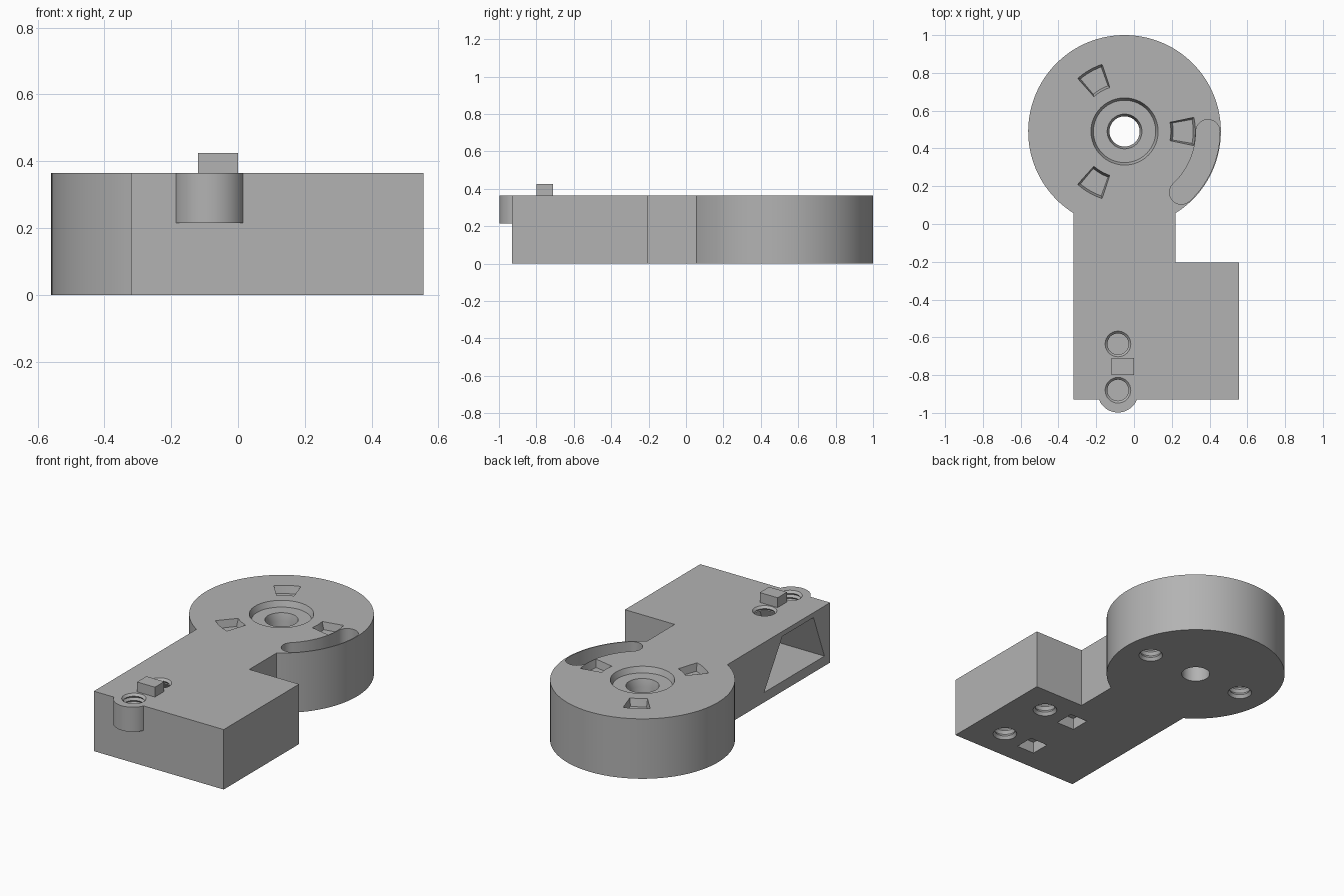
import bpy, bmesh, math
from mathutils import Matrix, Vector

old = bpy.data.objects.get("Cube")
if old:
    bpy.data.objects.remove(old, do_unlink=True)

H = 0.365                       # body height
HUB = Vector((-0.05, 0.49, 0))  # disc centre
HUB_R = 0.51

grey = bpy.data.materials.new("plain_grey")
grey.use_nodes = True
grey.diffuse_color = (0.45, 0.45, 0.45, 1)
grey.node_tree.nodes["Principled BSDF"].inputs["Base Color"].default_value = (0.45, 0.45, 0.45, 1)


def make(name, bm):
    bmesh.ops.recalc_face_normals(bm, faces=bm.faces)
    me = bpy.data.meshes.new(name)
    bm.to_mesh(me)
    bm.free()
    me.materials.append(grey)
    ob = bpy.data.objects.new(name, me)
    bpy.context.collection.objects.link(ob)
    return ob


def loft(name, lower, upper):
    """Solid between two matching 3D loops."""
    bm = bmesh.new()
    a = [bm.verts.new(p) for p in lower]
    b = [bm.verts.new(p) for p in upper]
    bm.faces.new(a)
    bm.faces.new(b)
    for i in range(len(a)):
        j = (i + 1) % len(a)
        bm.faces.new((a[i], a[j], b[j], b[i]))
    return make(name, bm)


def prism(name, outline, z0, z1):
    return loft(name, [(x, y, z0) for x, y in outline], [(x, y, z1) for x, y in outline])


def box(name, x0, x1, y0, y1, z0, z1):
    return prism(name, [(x0, y0), (x1, y0), (x1, y1), (x0, y1)], z0, z1)


def arc(c, r, a0, a1, n):
    return [(c[0] + r * math.cos(math.radians(a0 + (a1 - a0) * i / n)),
             c[1] + r * math.sin(math.radians(a0 + (a1 - a0) * i / n))) for i in range(n + 1)]


def turned(name, x, y, profile, n=48):
    """Solid of revolution from (radius, z) pairs."""
    bm = bmesh.new()
    rings = [[bm.verts.new((px, py, z)) for px, py in arc((x, y), r, 0, 360, n)[:-1]]
             for r, z in profile]
    for a, b in zip(rings, rings[1:]):
        for i in range(n):
            j = (i + 1) % n
            bm.faces.new((a[i], a[j], b[j], b[i]))
    bm.faces.new(rings[0])
    bm.faces.new(rings[-1])
    return make(name, bm)


def combine(target, tool, operation="DIFFERENCE"):
    mod = target.modifiers.new("combine", "BOOLEAN")
    mod.operation, mod.solver, mod.object = operation, "EXACT", tool
    bpy.context.view_layer.objects.active = target
    bpy.ops.object.modifier_apply(modifier=mod.name)
    bpy.data.objects.remove(tool, do_unlink=True)


def threaded_hole(x, y, z, direction, depth):
    """Ridged screw hole cutter entering at z along direction."""
    wide, narrow, turns = 0.068, 0.056, 5
    profile = [(wide, z - direction * 0.02), (wide, z)]
    for i in range(turns):
        d = depth / turns
        profile += [(narrow, z + direction * d * (i + 0.5)), (wide - 0.002, z + direction * d * (i + 0.95))]
    profile[-1] = (narrow, z + direction * depth)
    combine(body, turned("hole_cutter", x, y, profile, 32))


# Main plate: round hub, neck and side block in one outline
end = math.degrees(math.acos(0.27 / HUB_R))
outline = arc(HUB, HUB_R, -end, 180 + end, 110)
outline += [(-0.32, -0.93), (0.555, -0.93), (0.555, -0.205), (0.22, -0.205)]
body = prism("body", outline, 0, H)

# Rounded boss on the front
combine(body, turned("boss", -0.085, -0.89, [(0.108, 0.215), (0.108, H)]), "UNION")

# Central bearing seat and through bore
combine(body, turned("seat_cutter", HUB.x, HUB.y, [
    (0.08, -0.05), (0.08, H - 0.08), (0.092, H - 0.035), (0.165, H - 0.035),
    (0.178, H), (0.178, H + 0.05)], 64))

# Three tapered wedge recesses around the seat
for k in range(3):
    def wedge(grow):
        a = 120 * k
        half = 11.5 + grow * 120
        return (arc(HUB, 0.375 + grow, a - half, a + half, 6)
                + arc(HUB, 0.245 - grow, a + half, a - half, 6))
    low = [(x, y, H - 0.045) for x, y in wedge(-0.012)]
    top = [(x, y, H + 0.012) for x, y in wedge(0.003)]
    combine(body, loft("wedge_cutter", low, top))

# Curved slot close to the hub rim
mid, wid = 0.441, 0.063
slot = arc(HUB, mid + wid, -47, 0, 24)
slot += arc((HUB.x + mid, HUB.y), wid, 0, 180, 16)[1:]
slot += arc(HUB, mid - wid, 0, -47, 24)[1:]
tip = arc(HUB, mid, -47, 0, 1)[0]
slot += arc(tip, wid, 133, 313, 16)[1:-1]
combine(body, prism("slot_cutter", slot, H - 0.15, H + 0.05))

# Trapezoid pocket in the side of the neck
pocket = [(-0.875, 0.06), (-0.295, 0.06), (-0.47, 0.335), (-0.77, 0.335)]
combine(body, loft("pocket_cutter", [(-0.4, y, z) for y, z in pocket],
                   [(0.06, y, z) for y, z in pocket]))

# Screw holes on top and underneath
for y in (-0.635, -0.88):
    threaded_hole(-0.085, y, H, -1, 0.13)
for x, y in ((0.286, 0.49), (-0.38, 0.49), (0.347, -0.38), (0.347, -0.737)):
    threaded_hole(x, y, 0, 1, 0.18)

# Square sockets underneath
for y in (-0.385, -0.74):
    combine(body, box("socket_cutter", 0.08, 0.2, y - 0.06, y + 0.06, -0.05, 0.07))

# Small locating peg
peg = box("peg", -0.12, 0, -0.8, -0.71, H - 0.01, 0.425)

bpy.ops.object.select_all(action="DESELECT")
body.select_set(True)
bpy.context.view_layer.objects.active = body
bpy.ops.object.shade_smooth_by_angle(angle=math.radians(25))
